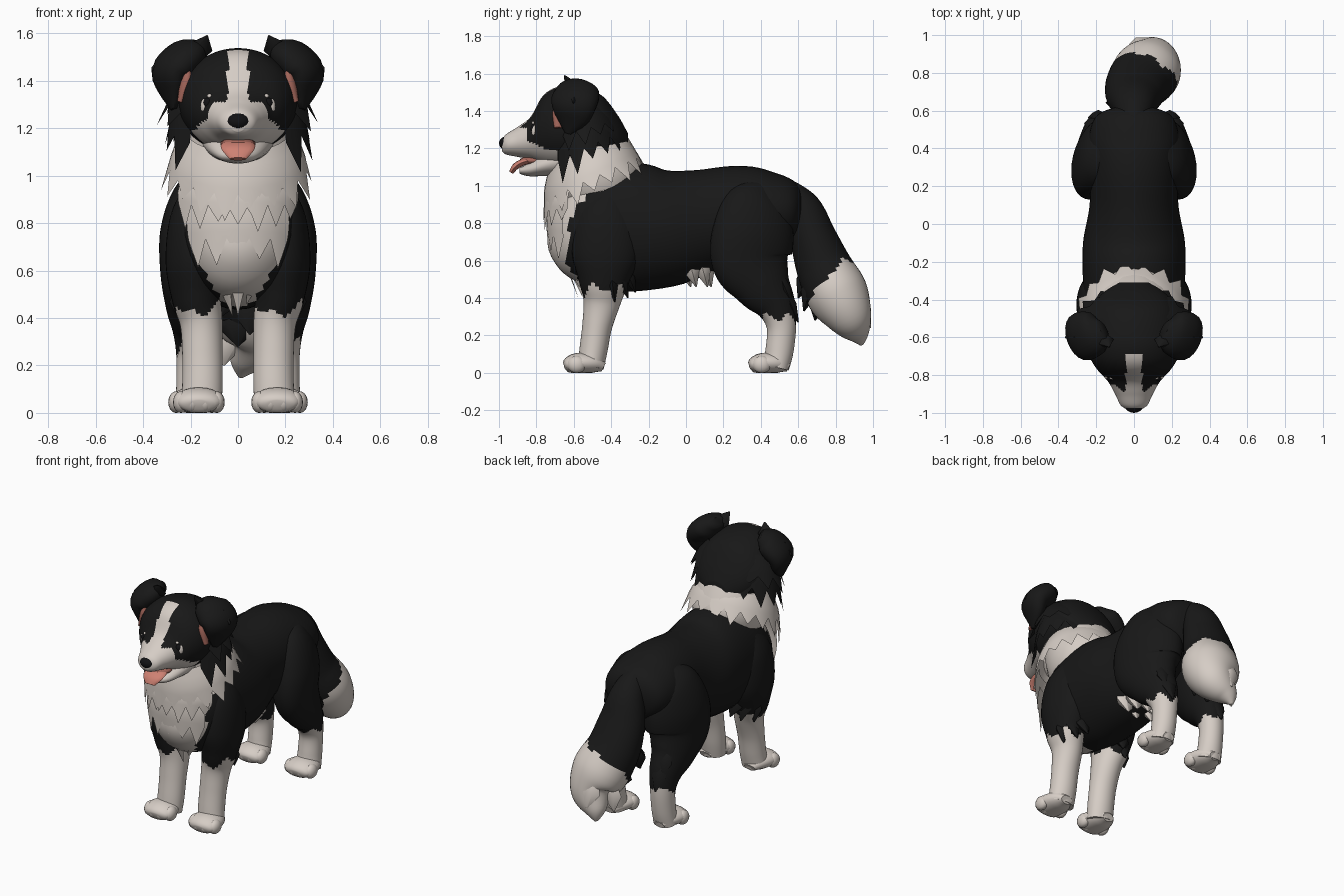
import bpy, bmesh, math
from mathutils import Vector

if "Cube" in bpy.data.objects:
    bpy.data.objects.remove(bpy.data.objects["Cube"])

def material(name, rgb):
    m = bpy.data.materials.new(name)
    m.diffuse_color = (*rgb, 1)
    m.use_nodes = True
    m.node_tree.nodes["Principled BSDF"].inputs["Base Color"].default_value = m.diffuse_color
    return m

BLACK, WHITE, PINK, EAR, DARK = range(5)
MATS = [material("black_fur", (0.009, 0.009, 0.009)), material("white_fur", (0.67, 0.61, 0.56)),
        material("tongue_pink", (0.62, 0.22, 0.17)), material("ear_pink", (0.36, 0.13, 0.10)),
        material("nose_black", (0.006, 0.006, 0.007))]

def finish(name, bm, rule, angle=50):
    """Turn a bmesh into an object; rule is a colour index or a function of face centre."""
    bmesh.ops.recalc_face_normals(bm, faces=bm.faces)
    for f in bm.faces:
        f.material_index = rule(f.calc_center_median()) if callable(rule) else rule
    me = bpy.data.meshes.new(name)
    bm.to_mesh(me)
    bm.free()
    for m in MATS:
        me.materials.append(m)
    me.shade_smooth()
    me.set_sharp_from_angle(angle=math.radians(angle))
    ob = bpy.data.objects.new(name, me)
    bpy.context.collection.objects.link(ob)
    return ob

def spline(pts, k):
    """Catmull-Rom through tuples."""
    out = []
    for i in range(len(pts) - 1):
        p = [pts[max(0, i - 1)], pts[i], pts[i + 1], pts[min(len(pts) - 1, i + 2)]]
        for j in range(k):
            t = j / k
            out.append([0.5 * (2 * b + (c - a) * t + (2 * a - 5 * b + 4 * c - d) * t * t
                               + (3 * b - a - 3 * c + d) * t ** 3) for a, b, c, d in zip(*p)])
    return out + [list(pts[-1])]

def loft(name, stations, rule, side=(1, 0, 0), s=1, n=28, k=4, floor=None, axis=None):
    """Stations are x, y, z, radius along side, radius across; s = -1 mirrors in x."""
    st = spline(stations, k)
    bm = bmesh.new()
    rings = []
    for i, q in enumerate(st):
        c = Vector(q[:3])
        t = (Vector(st[min(i + 1, len(st) - 1)][:3]) - Vector(st[max(i - 1, 0)][:3])).normalized()
        t = Vector(axis) if axis else t
        u = Vector(side)
        u = (u - t * u.dot(t)).normalized()
        v = t.cross(u)
        ring = []
        for j in range(n):
            a = 2 * math.pi * j / n
            p = c + u * max(q[3], .004) * math.cos(a) + v * max(q[4], .004) * math.sin(a)
            if floor is not None:
                p.z = max(p.z, floor)
            ring.append(bm.verts.new((p.x * s, p.y, p.z)))
        rings.append(ring)
    for r0, r1 in zip(rings, rings[1:]):
        for j in range(n):
            bm.faces.new((r0[j], r0[j - 1], r1[j - 1], r1[j]))
    bm.faces.new(rings[0])
    bm.faces.new(rings[-1])
    return finish(name, bm, rule)

def skirt(name, top, bottom, a0, a1, teeth, rule, bulge=.02, depth=.4):
    """Fur fringe. Rings are (back y, back z, front y, front z, half width); angle 0 is the front."""
    def point(a, t):
        by, bz, fy, fz, rx = [p + (q - p) * t for p, q in zip(top, bottom)]
        c = Vector((0, (by + fy) / 2, (bz + fz) / 2))
        h = Vector((0, (fy - by) / 2, (fz - bz) / 2))
        g = 1 + bulge * math.sin(math.pi * min(t, 1)) / .3
        return c + (h * math.cos(a) + Vector((rx, 0, 0)) * math.sin(a)) * g
    bm = bmesh.new()
    n = teeth * 2
    grid = []
    for i in range(n + 1):
        a = math.radians(a0 + (a1 - a0) * i / n)
        tip = 1 + depth * (.7 + .3 * math.sin(i * 2.3)) if i % 2 else 1 - depth * .4
        grid.append([bm.verts.new(point(a, t)) for t in (0, .25, .5, .7, tip)])
    for c0, c1 in zip(grid, grid[1:]):
        for j in range(4):
            bm.faces.new((c0[j], c1[j], c1[j + 1], c0[j + 1]))
    return finish(name, bm, rule, 40)

def ball(name, c, r, rule, s=1):
    bm = bmesh.new()
    bmesh.ops.create_uvsphere(bm, u_segments=16, v_segments=10, radius=1)
    for v in bm.verts:
        v.co = Vector(((c[0] + v.co.x * r[0]) * s, c[1] + v.co.y * r[1], max(0, c[2] + v.co.z * r[2])))
    return finish(name, bm, rule)

def tuft(name, base, tip, r, rule, s=1):
    mid = [b + (t - b) * .4 for b, t in zip(base, tip)]
    return loft(name, [(*base, r * .7, r * .5), (*mid, r, r * .6), (*tip, .004, .004)], rule, s=s, n=6, k=1)

def jag(p, size=.02):
    return size * (math.sin(p.x * 55) + math.sin(p.y * 48))

# torso with a white bib on the chest
loft("torso", [(0, -.71, .82, .06, .08), (0, -.65, .80, .18, .22), (0, -.52, .78, .25, .31),
               (0, -.3, .78, .27, .345), (0, -.1, .775, .27, .315), (0, .1, .815, .235, .275),
               (0, .3, .86, .235, .25), (0, .46, .87, .24, .21), (0, .58, .88, .19, .15),
               (0, .63, .88, .05, .05)],
     lambda p: WHITE if p.y < -.45 and abs(p.x) < min(.2, .04 + (p.z - .43) * .6) else BLACK, n=40, k=5)

# neck, layered chest bib and white ruff
loft("neck", [(0, -.40, .92, .18, .18), (0, -.45, 1.02, .225, .235), (0, -.5, 1.16, .23, .22),
              (0, -.54, 1.3, .18, .18)], WHITE)
skirt("lower_bib", (-.3, .72, -.70, .76, .22), (-.3, .52, -.61, .50, .09), -50, 50, 3, WHITE)
skirt("middle_bib", (-.3, .85, -.73, .92, .26), (-.3, .65, -.735, .70, .255), -52, 52, 5, WHITE)
skirt("upper_bib", (-.28, 1.02, -.73, 1.0, .27), (-.26, .88, -.755, .84, .28), -60, 60, 7, WHITE, depth=.5)
skirt("ruff", (-.36, 1.28, -.73, 1.10, .22), (-.24, 1.13, -.755, .89, .295), -180, 180, 18, WHITE)

# head with white muzzle and blaze
def face(p):
    x = abs(p.x)
    if p.y < -.91 or (p.y < -.85 and p.z < 1.31) or (p.z < 1.13 and x < .15 and p.y < -.55):
        return WHITE
    return WHITE if p.y < -.69 and x < .043 + max(0, 1.32 - p.z) * 1.1 else BLACK

loft("head", [(0, -.31, 1.22, .08, .06), (0, -.37, 1.255, .17, .13), (0, -.46, 1.29, .23, .20),
              (0, -.6, 1.31, .25, .225), (0, -.70, 1.31, .235, .215), (0, -.77, 1.295, .195, .18),
              (0, -.83, 1.255, .14, .115), (0, -.90, 1.235, .10, .08), (0, -.96, 1.222, .07, .055),
              (0, -.985, 1.215, .03, .03)], face, n=64, k=7, axis=(0, -1, 0))
loft("lower_jaw", [(0, -.66, 1.14, .15, .09), (0, -.76, 1.11, .12, .06), (0, -.84, 1.085, .08, .035),
                   (0, -.89, 1.08, .03, .015)], WHITE)
ball("mouth", (0, -.82, 1.135), (.075, .07, .025), EAR)
loft("tongue", [(0, -.79, 1.135, .05, .015), (0, -.86, 1.13, .072, .018), (0, -.91, 1.105, .066, .018),
                (0, -.935, 1.07, .035, .012)], PINK, n=16)
ball("nose", (0, -.955, 1.228), (.052, .045, .038), DARK)

# long cheek and nape fur
skirt("cheek_fur", (-.42, 1.42, -.70, 1.36, .22), (-.34, 1.26, -.74, 1.07, .295), 44, 316, 12, BLACK)
skirt("upper_cheek_fur", (-.44, 1.45, -.69, 1.42, .21), (-.36, 1.33, -.73, 1.22, .305), 52, 308, 10, BLACK)

def leg_colour(height):
    return lambda p: WHITE if p.z < height + jag(p) else BLACK

for s, tag in ((1, "left"), (-1, "right")):
    # eyes and folded ears
    ball("eye_patch_" + tag, (.140, -.803, 1.29), (.018, .022, .036), WHITE, s)
    ball("brow_fleck_" + tag, (.118, -.812, 1.335), (.012, .012, .01), WHITE, s)
    ball("eye_" + tag, (.125, -.812, 1.305), (.024, .02, .024), DARK, s)
    loft("ear_" + tag, [(.16, -.56, 1.545, .05, .03), (.20, -.58, 1.515, .11, .07), (.25, -.59, 1.475, .13, .08),
                        (.285, -.60, 1.43, .125, .075), (.28, -.61, 1.36, .095, .048),
                        (.27, -.63, 1.28, .02, .012)], BLACK, side=(.3, .95, 0), s=s, n=20, k=3)
    loft("inner_ear_" + tag, [(.21, -.67, 1.44, .012, .03), (.217, -.682, 1.39, .027, .032),
                              (.245, -.685, 1.31, .012, .02)], EAR, s=s, n=12)
    tuft("ear_tuft_" + tag, (.17, -.6, 1.51), (.13, -.65, 1.59), .05, BLACK, s)
    tuft("ear_corner_" + tag, (.27, -.6, 1.46), (.365, -.6, 1.45), .07, BLACK, s)

    # front leg
    loft("front_leg_" + tag, [(.15, -.38, .96, .06, .07), (.18, -.42, .82, .105, .16), (.185, -.43, .64, .12, .18),
                              (.175, -.44, .49, .105, .135), (.155, -.45, .38, .09, .10),
                              (.15, -.475, .25, .085, .08), (.15, -.495, .12, .085, .075),
                              (.155, -.51, .03, .085, .07)], leg_colour(.44), s=s, n=36, k=8, floor=0)
    # hind leg, widest at the knee
    loft("hind_leg_" + tag, [(.12, .42, 1.0, .05, .06), (.15, .38, .90, .115, .18), (.18, .36, .75, .135, .225),
                             (.185, .35, .60, .13, .22), (.19, .41, .47, .11, .16), (.185, .48, .36, .09, .11),
                             (.185, .51, .25, .075, .08), (.185, .50, .12, .075, .075),
                             (.185, .48, .03, .08, .07)], leg_colour(.28), side=(.94, .33, 0),
         s=s, n=36, k=8, floor=0)
    # paws with toes
    for part, x, y in (("front", .165, -.52), ("hind", .185, .47)):
        loft(part + "_paw_" + tag, [(x, y + .08, .03, .04, .025), (x, y + .03, .05, .08, .05),
                                    (x, y - .06, .052, .105, .055), (x, y - .115, .04, .085, .04),
                                    (x, y - .13, .035, .04, .02)], WHITE, s=s, n=20, k=3, floor=0)
        for i, dx in enumerate((-.075, -.027, .027, .075)):
            ball(f"{part}_toe_{tag}_{i}", (x + dx, y - .095 + abs(dx) * .4, .045), (.034, .05, .046), WHITE, s)
    # elbow and hock fringes
    for i, (b, t) in enumerate((((.2, -.36, .55), (.19, -.31, .40)), ((.23, -.40, .52), (.24, -.38, .38)),
                                ((.16, -.32, .55), (.14, -.27, .43)), ((.19, .54, .42), (.19, .60, .27)),
                                ((.21, .51, .50), (.21, .57, .36)))):
        tuft(f"leg_fringe_{tag}_{i}", b, t, .055, BLACK, s)

# belly fur
for i, (x, y) in enumerate(((-.09, .04), (.09, .04), (-.07, .10), (.07, .10), (0, .12), (0, .01))):
    tuft(f"belly_tuft_{i}", (x, y - .02, .59), (x, y + .015, .46), .075, WHITE)

# bushy tail with a white tip
loft("tail", [(0, .50, 1.0, .06, .06), (0, .62, .88, .11, .10), (0, .68, .72, .15, .125),
              (.02, .74, .56, .17, .15), (.07, .81, .42, .18, .165), (.085, .87, .31, .14, .13),
              (.03, .92, .21, .07, .065), (.01, .94, .15, .01, .01)],
     lambda p: WHITE if p.z < .55 + (p.y - .85) * 1.13 + (p.x - .05) * .45 + jag(p) else BLACK, n=36, k=8)
for i, (b, t) in enumerate((((-.05, .66, .55), (-.08, .60, .40)), ((.06, .68, .50), (.05, .63, .33)),
                            ((0, .71, .42), (0, .69, .28)))):
    tuft(f"tail_fringe_{i}", b, t, .09, BLACK)
for i, (b, t) in enumerate((((.1, .84, .36), (.12, .84, .20)), ((-.03, .84, .36), (-.06, .85, .20)),
                            ((.04, .93, .40), (.05, .985, .24)))):
    tuft(f"tail_tip_tuft_{i}", b, t, .07, WHITE)
